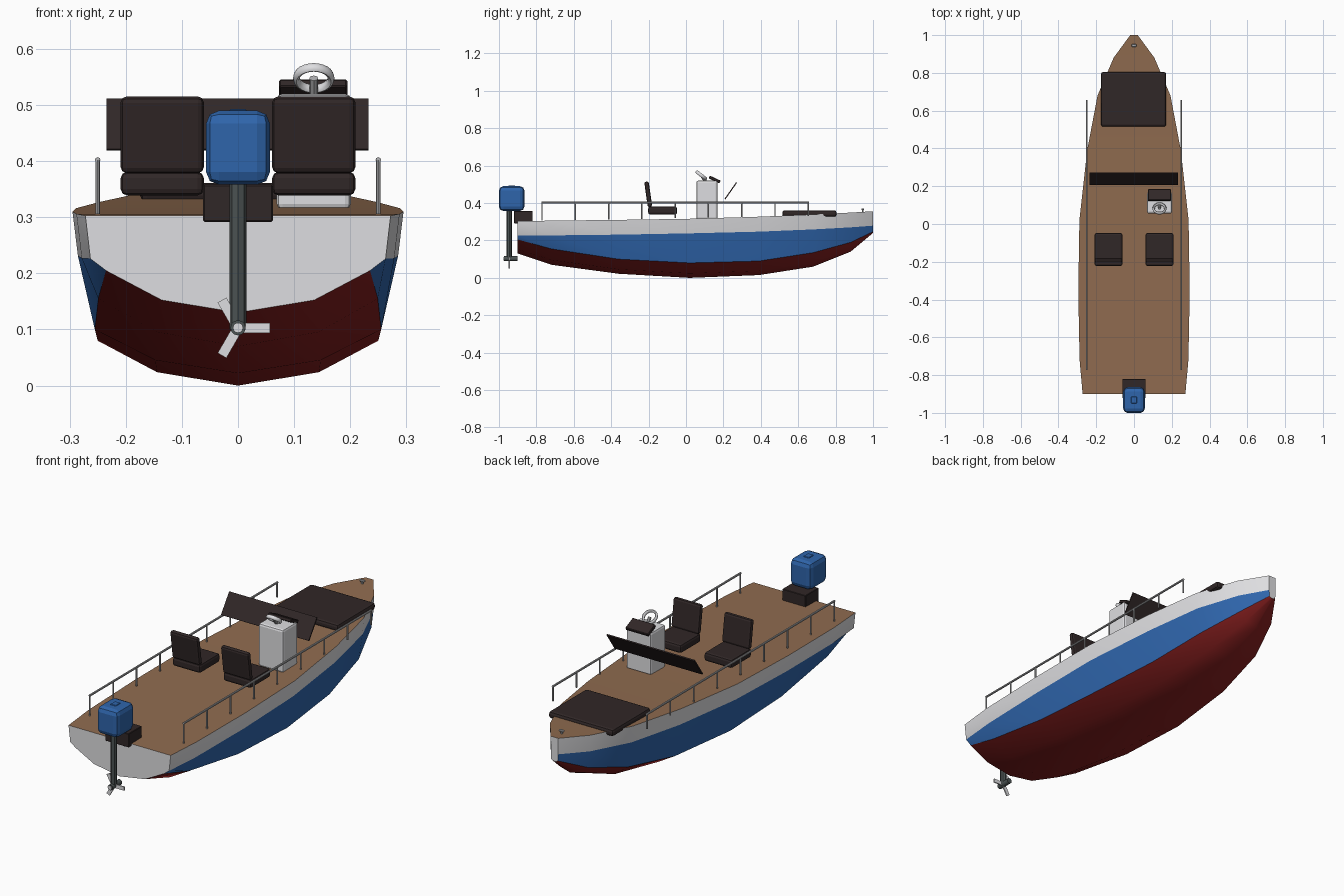
import bpy, bmesh, math
from mathutils import Vector, Matrix

cube = bpy.data.objects.get("Cube")
if cube:
    bpy.data.objects.remove(cube, do_unlink=True)


def material(name, r, g, b):
    m = bpy.data.materials.new(name)
    m.use_nodes = True
    m.diffuse_color = (r, g, b, 1)
    m.node_tree.nodes["Principled BSDF"].inputs["Base Color"].default_value = (r, g, b, 1)
    return m


WHITE = material("white_paint", 0.73, 0.73, 0.75)
BLUE = material("blue_paint", 0.028, 0.13, 0.41)
RED = material("red_bottom_paint", 0.25, 0.014, 0.014)
WOOD = material("teak_deck", 0.28, 0.15, 0.08)
DARK = material("dark_upholstery", 0.03, 0.02, 0.02)
STEEL = material("rail_steel", 0.45, 0.45, 0.46)
GREY = material("motor_grey", 0.07, 0.085, 0.085)


def finish(name, bm, mats, angle=None):
    mesh = bpy.data.meshes.new(name)
    bmesh.ops.recalc_face_normals(bm, faces=bm.faces)
    bm.to_mesh(mesh)
    bm.free()
    for m in mats:
        mesh.materials.append(m)
    ob = bpy.data.objects.new(name, mesh)
    bpy.context.collection.objects.link(ob)
    if angle:
        bpy.ops.object.select_all(action='DESELECT')
        ob.select_set(True)
        bpy.context.view_layer.objects.active = ob
        bpy.ops.object.shade_smooth_by_angle(angle=math.radians(angle))
    return ob


def box(name, center, size, mat, bevel=0, segments=2, tilt=0, axis='X'):
    bm = bmesh.new()
    bmesh.ops.create_cube(bm, size=1)
    bmesh.ops.scale(bm, vec=size, verts=bm.verts)
    if bevel:
        bmesh.ops.bevel(bm, geom=bm.edges[:], offset=bevel, segments=segments,
                        profile=0.5, affect='EDGES')
    bmesh.ops.transform(bm, verts=bm.verts, matrix=Matrix.Translation(center)
                        @ Matrix.Rotation(math.radians(tilt), 4, axis))
    return finish(name, bm, [mat])


def rod(name, start, end, radius, mat, sides=8):
    a, b = Vector(start), Vector(end)
    bm = bmesh.new()
    bmesh.ops.create_cone(bm, cap_ends=True, segments=sides, radius1=radius,
                          radius2=radius, depth=(b - a).length)
    turn = (b - a).to_track_quat('Z', 'Y').to_matrix().to_4x4()
    bmesh.ops.transform(bm, verts=bm.verts, matrix=Matrix.Translation((a + b) / 2) @ turn)
    return finish(name, bm, [mat], 40 if sides > 8 else None)


# Hull stations: y, half width, sheer, paint line, chine, keel heights
stations = [
    (-0.90, 0.272, 0.303, 0.226, 0.205, 0.13),
    (-0.72, 0.288, 0.306, 0.227, 0.155, 0.07),
    (-0.36, 0.295, 0.310, 0.231, 0.100, 0.022),
    (0.02, 0.289, 0.316, 0.238, 0.080, 0.0),
    (0.39, 0.248, 0.327, 0.247, 0.090, 0.015),
    (0.68, 0.193, 0.339, 0.259, 0.135, 0.06),
    (0.88, 0.108, 0.349, 0.270, 0.190, 0.14),
    (1.00, 0.020, 0.356, 0.279, 0.247, 0.24),
]
bm = bmesh.new()
rings = []
for y, w, sheer, line, chine, keel in stations:
    half = [(w, sheer), (w * 0.967, line), (w * 0.865, chine),
            (w * 0.5, keel + 0.3 * (chine - keel))]
    outline = half + [(0, keel)] + [(-x, z) for x, z in reversed(half)]
    rings.append([bm.verts.new((x, y, z)) for x, z in outline])
band = [0, 1, 2, 2, 2, 2, 1, 0]
for a, b in zip(rings, rings[1:]):
    for i, paint in enumerate(band):
        bm.faces.new((a[i], a[i + 1], b[i + 1], b[i])).material_index = paint
    bm.faces.new((a[0], b[0], b[-1], a[-1])).material_index = 3
bm.faces.new(rings[0])
bm.faces.new(rings[-1])
finish("hull", bm, [WHITE, BLUE, RED, WOOD], 25)

# Side rails with evenly spaced posts
for side, x in (("left", 0.25), ("right", -0.25)):
    rod(side + "_rail", (x, -0.772, 0.402), (x, 0.657, 0.402), 0.005, STEEL)
    for i in range(9):
        y = -0.77 + i * 0.178
        foot = 0.306 + 0.018 * (y + 0.77)
        rod(f"{side}_rail_post_{i + 1}", (x, y, foot), (x, y, 0.402), 0.0038, STEEL)

# Seats
for side, x in (("left", 0.135), ("right", -0.135)):
    box(side + "_seat_cushion", (x, -0.125, 0.360), (0.148, 0.155, 0.042), DARK, 0.011)
    box(side + "_seat_back", (x, -0.202, 0.447), (0.148, 0.024, 0.137), DARK, 0.010, tilt=8)

# Bow sun pad and deck fitting
box("bow_pad", (-0.002, 0.66, 0.344), (0.345, 0.29, 0.034), DARK, 0.012)
rod("bow_fitting_post", (0, 0.945, 0.348), (0, 0.945, 0.364), 0.005, STEEL)
box("bow_fitting_bar", (0, 0.945, 0.367), (0.026, 0.014, 0.009), STEEL, 0.003, 1)

# Steering console
box("console", (0.135, 0.112, 0.417), (0.132, 0.114, 0.206), WHITE, 0.010)
box("dash_panel", (0.134, 0.153, 0.526), (0.122, 0.064, 0.016), DARK, 0.003, 1, tilt=-25)

# Steering wheel ring, lathed from a small round section
bm = bmesh.new()
section = [bm.verts.new((0.031 + 0.006 * math.cos(t), 0, 0.009 * math.sin(t)))
           for t in (k * math.tau / 8 for k in range(8))]
loop = [bm.edges.new((section[i], section[i - 1])) for i in range(8)]
bmesh.ops.spin(bm, geom=section + loop, cent=(0, 0, 0), axis=(0, 0, 1),
               angle=math.tau, steps=24, use_merge=True)
bmesh.ops.remove_doubles(bm, verts=bm.verts, dist=1e-4)
bmesh.ops.transform(bm, verts=bm.verts, matrix=Matrix.Translation((0.135, 0.082, 0.548))
                    @ Matrix.Rotation(math.radians(-38), 4, 'X'))
finish("steering_wheel", bm, [WHITE], 50)
rod("steering_column", (0.135, 0.082, 0.548), (0.135, 0.105, 0.515), 0.008, STEEL)

# Raked windscreen
box("windscreen", (-0.001, 0.239, 0.465), (0.467, 0.006, 0.109), DARK, tilt=-35)

# Outboard motor
box("motor_mount", (0, -0.870, 0.325), (0.124, 0.100, 0.066), DARK, 0.002, 1)
box("motor_cowl", (0, -0.932, 0.424), (0.114, 0.136, 0.132), BLUE, 0.023)
box("cowl_cap", (0, -0.932, 0.490), (0.030, 0.036, 0.006), BLUE, 0.002, 1)
rod("motor_leg", (0, -0.945, 0.100), (0, -0.945, 0.365), 0.015, GREY)
rod("gearcase", (0, -0.972, 0.103), (0, -0.900, 0.103), 0.0135, GREY, 12)
rod("propeller_hub", (0, -0.976, 0.103), (0, -0.960, 0.103), 0.009, WHITE, 12)
for i in range(3):
    a = i * math.tau / 3
    box(f"propeller_blade_{i + 1}",
        (0.032 * math.cos(a), -0.945, 0.103 - 0.032 * math.sin(a)),
        (0.050, 0.006, 0.018), WHITE, tilt=math.degrees(a), axis='Y')
